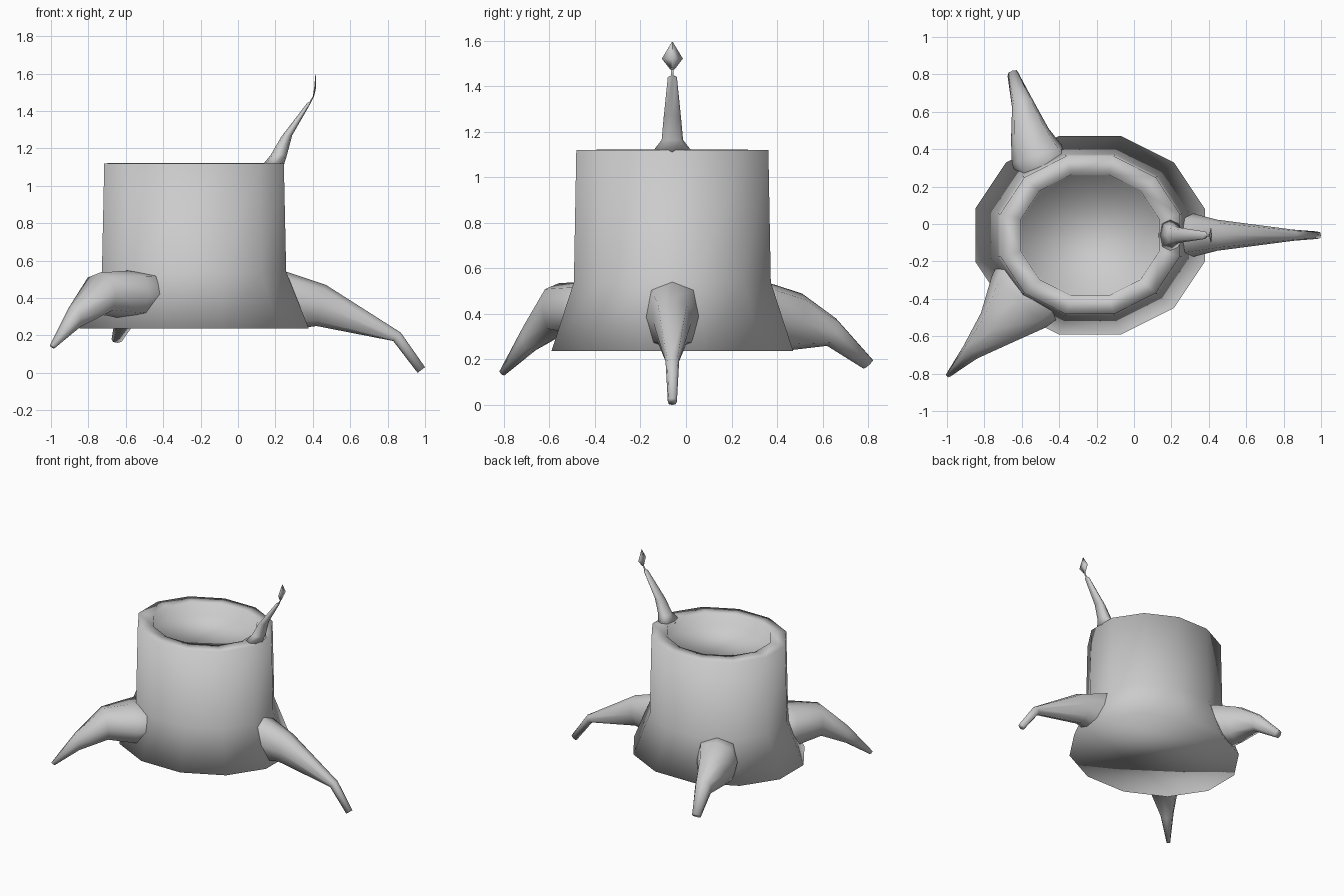
import bpy, math
from mathutils import Vector


def skin(name, rings):
    """Join equal-sized rings of points into a capped, smooth-shaded tube."""
    n = len(rings[0])
    verts = [p for r in rings for p in r]
    faces = []
    for k in range(len(rings) - 1):
        for i in range(n):
            j = (i + 1) % n
            faces.append((k * n + i, k * n + j, (k + 1) * n + j, (k + 1) * n + i))
    faces.append(tuple(reversed(range(n))))
    faces.append(tuple(range(len(verts) - n, len(verts))))
    me = bpy.data.meshes.new(name)
    me.from_pydata(verts, [], faces)
    me.polygons.foreach_set("use_smooth", [True] * len(me.polygons))
    me.update()
    ob = bpy.data.objects.new(name, me)
    bpy.context.collection.objects.link(ob)
    return ob


def limb(name, sections, side, sides=8, square=0.75):
    """Tapered limb; each section is (upper point, lower point, half width)."""
    side = Vector(side).normalized()

    def soft(v):  # squarer than a plain ellipse
        return math.copysign(abs(v) ** square, v) if abs(v) > 1e-6 else 0.0
    rings = []
    for top, bottom, hw in sections:
        top, bottom = Vector(top), Vector(bottom)
        mid, up = (top + bottom) / 2, (top - bottom) / 2
        rings.append([mid + up * soft(math.sin(a)) + side * hw * soft(math.cos(a))
                      for a in (math.tau * i / sides for i in range(sides))])
    # make the winding point outward
    axis = Vector(sections[-1][0]) - Vector(sections[0][0])
    up = Vector(sections[0][0]) - Vector(sections[0][1])
    if side.cross(up).dot(axis) < 0:
        rings = [r[::-1] for r in rings]
    return skin(name, rings)


# Trunk: 12-sided oval, flared at the base, with a recessed cut top
profile = [(0.635, 0.55, 0.237), (0.51, 0.448, 0.54), (0.497, 0.437, 1.12),
           (0.382, 0.335, 1.122), (0.375, 0.33, 1.04)]
cx, cy = -0.235, -0.06
trunk_rings = []
for rx, ry, z in profile:
    trunk_rings.append([(cx + rx * math.cos(a), cy + ry * math.sin(a), z)
                        for a in (math.radians(15 + 30 * i) for i in range(12))])
skin("trunk", trunk_rings)

# Right root
limb("right_root", [
    ((0.22, -0.06, 0.55), (0.15, -0.06, 0.25), 0.13),
    ((0.26, -0.06, 0.54), (0.34, -0.06, 0.24), 0.12),
    ((0.47, -0.06, 0.47), (0.42, -0.06, 0.25), 0.083),
    ((0.87, -0.06, 0.215), (0.83, -0.06, 0.17), 0.03),
    ((1.00, -0.06, 0.03), (0.96, -0.06, 0.0), 0.02)], (0, 1, 0))

# Back left root
limb("back_root", [
    ((-0.46, 0.27, 0.55), (-0.45, 0.24, 0.25), 0.15),
    ((-0.51, 0.37, 0.535), (-0.52, 0.36, 0.24), 0.145),
    ((-0.565, 0.51, 0.49), (-0.55, 0.45, 0.24), 0.105),
    ((-0.60, 0.66, 0.38), (-0.59, 0.62, 0.26), 0.06),
    ((-0.65, 0.82, 0.20), (-0.645, 0.78, 0.16), 0.03)], (0.93, 0.3, 0))

# Front left root
limb("front_root", [
    ((-0.50, -0.26, 0.55), (-0.46, -0.24, 0.30), 0.25),
    ((-0.61, -0.41, 0.545), (-0.62, -0.42, 0.29), 0.2),
    ((-0.74, -0.56, 0.535), (-0.73, -0.55, 0.31), 0.115),
    ((-0.88, -0.69, 0.36), (-0.87, -0.68, 0.23), 0.05),
    ((-1.00, -0.815, 0.15), (-0.985, -0.80, 0.13), 0.013)], (0.72, -0.68, 0))

# Branch with a thin stem
limb("branch", [
    ((0.13, -0.06, 1.11), (0.245, -0.06, 1.11), 0.09),
    ((0.175, -0.06, 1.165), (0.262, -0.06, 1.165), 0.047),
    ((0.23, -0.06, 1.26), (0.29, -0.06, 1.27), 0.038),
    ((0.37, -0.06, 1.443), (0.388, -0.06, 1.44), 0.02),
    ((0.383, -0.06, 1.45), (0.391, -0.06, 1.447), 0.006),
    ((0.402, -0.06, 1.482), (0.408, -0.06, 1.48), 0.006)], (0, 1, 0))

# Flat diamond leaf
limb("leaf", [
    ((0.40, -0.06, 1.475), (0.406, -0.06, 1.475), 0.01),
    ((0.407, -0.06, 1.522), (0.417, -0.06, 1.522), 0.046),
    ((0.414, -0.06, 1.596), (0.417, -0.06, 1.596), 0.002)], (0, 1, 0), 4)
